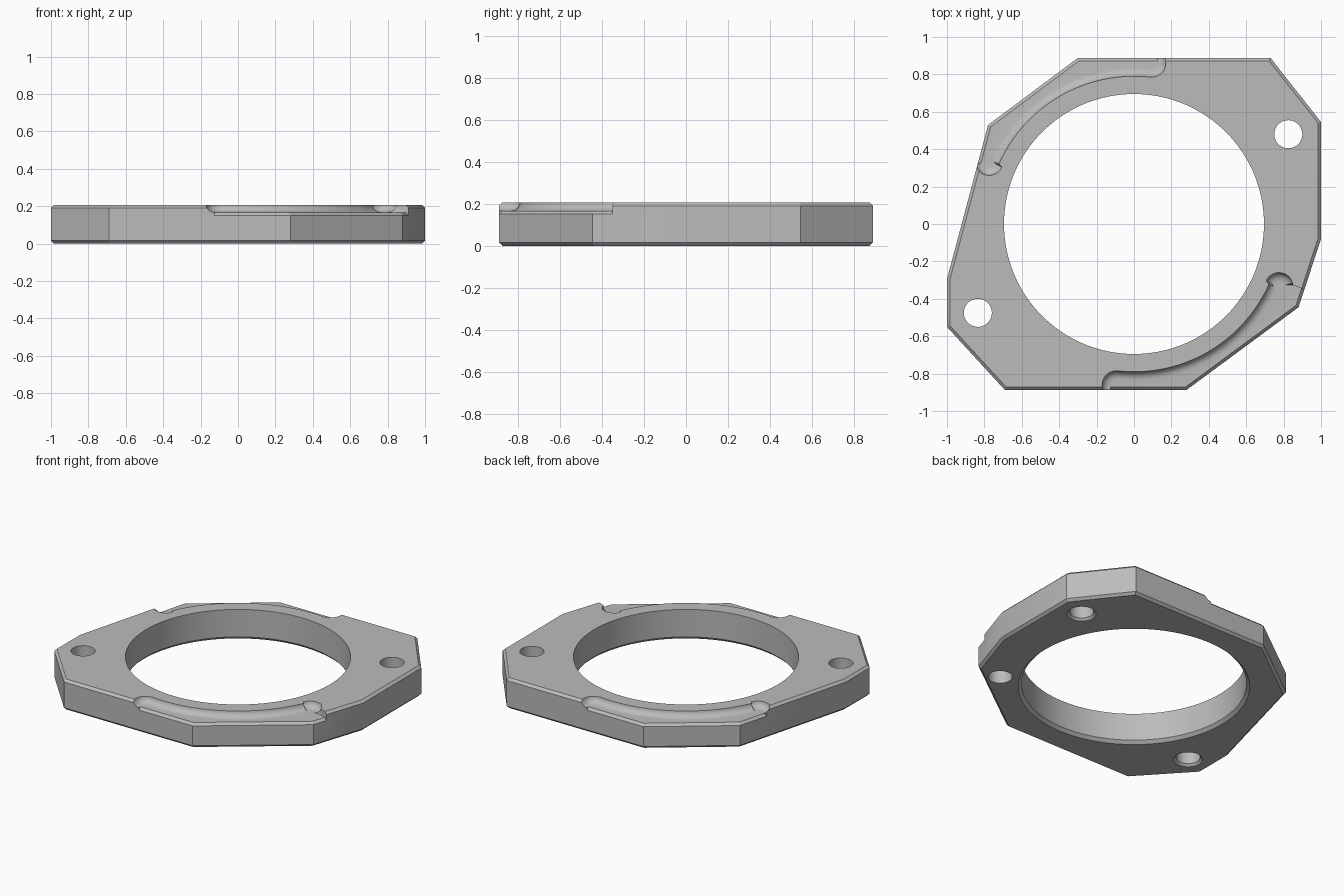
import bpy, bmesh, math
from mathutils import Vector, Matrix

if "Cube" in bpy.data.objects:
    bpy.data.objects.remove(bpy.data.objects["Cube"], do_unlink=True)

HEIGHT, FLOOR, CHAMFER = 0.207, 0.167, 0.016
BORE_R, HOLE_R = 0.695, 0.075
OUTLINE = [(-0.3, 0.888), (-0.78, 0.53), (-1, -0.295), (-1, -0.55), (-0.69, -0.888),
           (0.28, -0.888), (0.88, -0.445), (1, -0.08), (1, 0.545), (0.73, 0.888)]


def loft(name, rings):
    """Closed solid skinned through rings of equal point count."""
    bm = bmesh.new()
    loops = [[bm.verts.new(p) for p in ring] for ring in rings]
    for low, high in zip(loops, loops[1:]):
        for i in range(len(low)):
            j = (i + 1) % len(low)
            bm.faces.new((low[i], low[j], high[j], high[i]))
    bm.faces.new(loops[0])
    bm.faces.new(loops[-1])
    bmesh.ops.recalc_face_normals(bm, faces=bm.faces)
    mesh = bpy.data.meshes.new(name)
    bm.to_mesh(mesh)
    bm.free()
    obj = bpy.data.objects.new(name, mesh)
    bpy.context.collection.objects.link(obj)
    return obj


def apply_modifier(obj, mod):
    bpy.context.view_layer.objects.active = obj
    bpy.ops.object.modifier_apply(modifier=mod.name)


def cut(obj, cutter, keep=False):
    mod = obj.modifiers.new("cut", 'BOOLEAN')
    mod.operation, mod.solver, mod.object = 'DIFFERENCE', 'EXACT', cutter
    apply_modifier(obj, mod)
    if not keep:
        bpy.data.objects.remove(cutter, do_unlink=True)


def plate(name, top):
    """Outline plate with its top and bottom rims chamfered."""
    obj = loft(name, [[(x, y, z) for x, y in OUTLINE] for z in (0, top)])
    mod = obj.modifiers.new("chamfer", 'BEVEL')
    mod.width, mod.segments = CHAMFER, 1
    mod.limit_method, mod.angle_limit = 'ANGLE', math.radians(70)
    apply_modifier(obj, mod)
    return obj


def turned(name, x, y, profile, sides):
    """Round cutter from (radius, height) pairs."""
    steps = [math.tau * i / sides for i in range(sides)]
    return loft(name, [[(x + r * math.cos(a), y + r * math.sin(a), z) for a in steps]
                       for r, z in profile])


def arc(cx, cy, r, start, end, n):
    return [(cx + r * math.cos(a), cy + r * math.sin(a))
            for a in (math.radians(start + (end - start) * i / n) for i in range(n + 1))]


def pocket_ring(grow, z):
    """Pocket edge: rounded hook, long arc about the bore, second hook, straight exit."""
    r = 0.03 + grow
    path = [(-0.095 - r, -1.2)]
    path += arc(-0.095, -0.86, r, 180, 96, 8)
    path += arc(0, 0, 0.835 - grow, -96, -24, 40)
    path += arc(0.775, -0.335, r, 156, 15, 12)
    path += [(0.85, -0.326), (1.2, -0.465), (1.2, -1.2)]
    return [(x, y, z) for x, y in path]


body = plate("flange_plate", HEIGHT)

# Two opposed edge pockets with a filleted inner wall and a chamfered outer rim
FILLET = 0.045
for turn in (0, math.pi):
    rings = [pocket_ring(0, 0.1)]
    for i in range(6):
        a = math.pi / 2 * i / 5
        rings.append(pocket_ring(FILLET * math.sin(a),
                                 FLOOR + (HEIGHT - FLOOR) * (1 - math.cos(a))))
    rings.append(pocket_ring(FILLET, 0.3))
    pocket = loft("pocket_cutter", rings)
    pocket.data.transform(Matrix.Rotation(turn, 4, 'Z'))
    cut(pocket, plate("pocket_floor", FLOOR))
    cut(body, pocket)

# Central bore, chamfered underneath
cut(body, turned("bore_cutter", 0, 0,
                 [(BORE_R + 0.04, -0.02), (BORE_R, 0.02), (BORE_R, 0.3)], 128))

# Two bolt holes, countersunk underneath
for x, y in ((0.825, 0.48), (-0.835, -0.475)):
    cut(body, turned("bolt_hole_cutter", x, y,
                     [(HOLE_R + 0.03, -0.015), (HOLE_R, 0.015), (HOLE_R, 0.3)], 40))

# Blind locating hole in the underside
cut(body, turned("blind_hole_cutter", 0.71, -0.44,
                 [(HOLE_R, -0.05), (HOLE_R, 0.11)], 40))

# Plain grey metal
grey = bpy.data.materials.new("grey_metal")
grey.use_nodes = True
colour = (0.5, 0.5, 0.5, 1)
grey.diffuse_color = colour
grey.node_tree.nodes["Principled BSDF"].inputs["Base Color"].default_value = colour
body.data.materials.clear()
body.data.materials.append(grey)
for face in body.data.polygons:
    face.material_index = 0

bpy.ops.object.select_all(action='DESELECT')
body.select_set(True)
bpy.context.view_layer.objects.active = body
bpy.ops.object.shade_smooth_by_angle(angle=math.radians(22))
